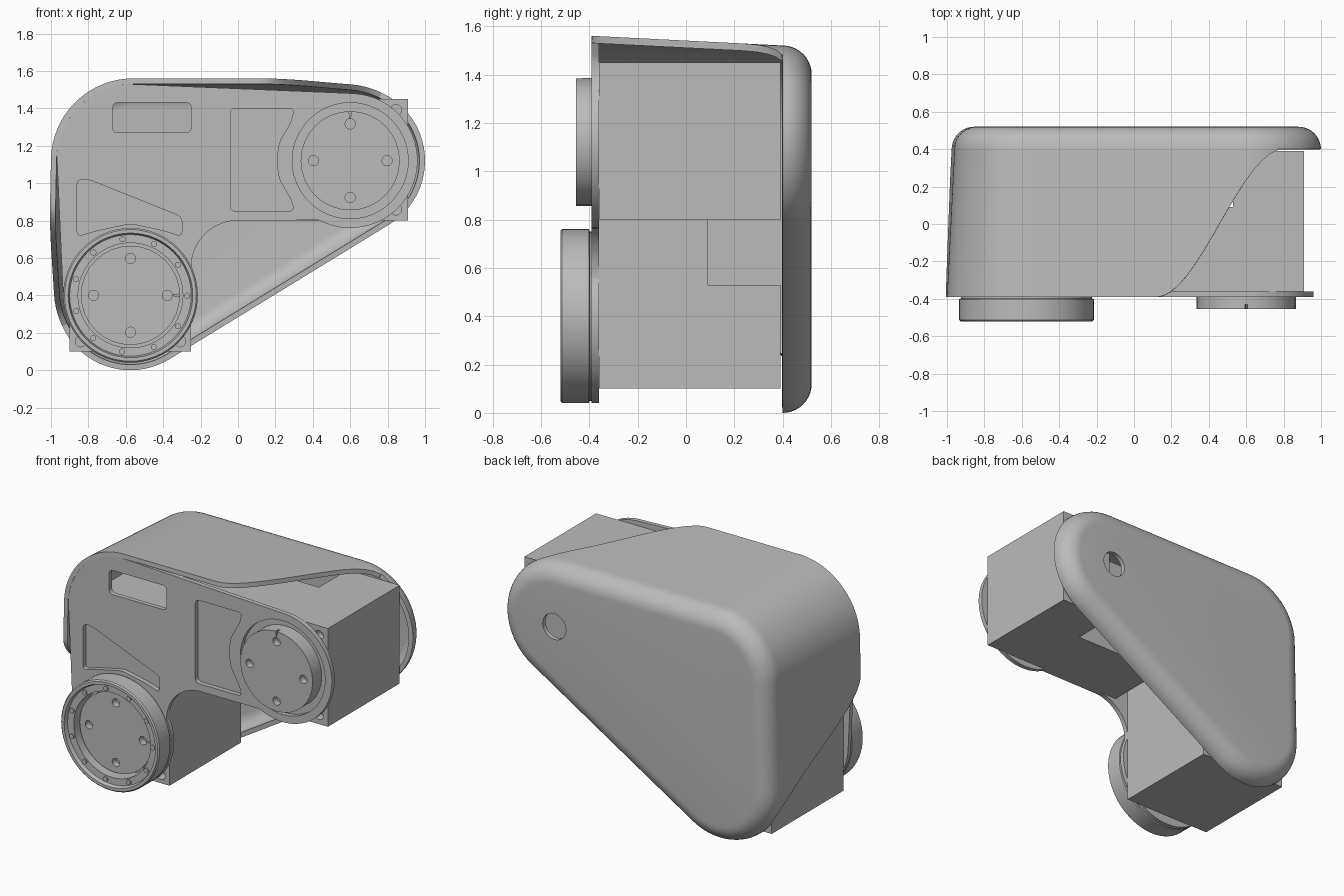
import bpy, bmesh, math
from mathutils import Vector, Matrix

cube = bpy.data.objects.get("Cube")
if cube:
    bpy.data.objects.remove(cube)

grey = bpy.data.materials.new("light_grey")
grey.use_nodes = True
COLOR = (0.5, 0.5, 0.5, 1)
grey.diffuse_color = COLOR
grey.node_tree.nodes["Principled BSDF"].inputs["Base Color"].default_value = COLOR

LOW = Vector((-0.575, 0.40))    # lower joint axis (x, z)
HIGH = Vector((0.60, 1.12))     # upper joint axis
CORNER = Vector((-0.56, 1.12))  # top corner of the cover
FRONT, BACK = -0.39, 0.40


def activate(ob):
    bpy.ops.object.select_all(action='DESELECT')
    ob.select_set(True)
    bpy.context.view_layer.objects.active = ob


def finish(ob, angle=30):
    ob.data.materials.clear()
    ob.data.materials.append(grey)
    activate(ob)
    bpy.ops.object.shade_smooth_by_angle(angle=math.radians(angle))
    return ob


def from_bmesh(name, bm):
    me = bpy.data.meshes.new(name)
    bm.to_mesh(me)
    bm.free()
    ob = bpy.data.objects.new(name, me)
    bpy.context.collection.objects.link(ob)
    return ob


def arc(c, r, a0, a1, n=32):
    angles = [math.radians(a0 + (a1 - a0) * i / n) for i in range(n + 1)]
    return [Vector((c[0] + r * math.cos(a), c[1] + r * math.sin(a))) for a in angles]


def circle(c, r, n=48):
    return arc(c, r, 0, 360, n)[:-1]


def rounded(points, r):
    """Round every corner of a polygon with a short quadratic curve."""
    out, pts = [], [Vector(p) for p in points]
    for i, p in enumerate(pts):
        a = p + (pts[i - 1] - p).normalized() * r
        b = p + (pts[(i + 1) % len(pts)] - p).normalized() * r
        for k in range(6):
            t = k / 5
            out.append(a * (1 - t) ** 2 + p * 2 * t * (1 - t) + b * t * t)
    return out


def plate(name, loops, y0, y1):
    """Flat outline in x-z with holes, extruded from y0 to y1."""
    cu = bpy.data.curves.new(name, 'CURVE')
    cu.dimensions, cu.fill_mode, cu.extrude = '2D', 'BOTH', (y1 - y0) / 2
    for loop in loops:
        sp = cu.splines.new('POLY')
        sp.points.add(len(loop) - 1)
        for q, p in zip(sp.points, loop):
            q.co = (p[0], p[1], 0, 1)
        sp.use_cyclic_u = True
    ob = bpy.data.objects.new(name, cu)
    bpy.context.collection.objects.link(ob)
    ob.rotation_euler.x = math.pi / 2
    ob.location.y = (y0 + y1) / 2
    activate(ob)
    bpy.ops.object.convert(target='MESH')
    bpy.ops.object.transform_apply()
    ob = bpy.context.object
    bm = bmesh.new()
    bm.from_mesh(ob.data)
    bmesh.ops.remove_doubles(bm, verts=bm.verts, dist=0.0001)
    bmesh.ops.recalc_face_normals(bm, faces=bm.faces)
    bm.to_mesh(ob.data)
    bm.free()
    return finish(ob)


def box(name, lo, hi):
    bm = bmesh.new()
    bmesh.ops.create_cube(bm, size=1)
    for v in bm.verts:
        v.co = [a + (b - a) * (c + 0.5) for a, b, c in zip(lo, hi, v.co)]
    return from_bmesh(name, bm)


def rod(name, c, r, y0, y1):
    bm = bmesh.new()
    bmesh.ops.create_cone(bm, cap_ends=True, segments=32, radius1=r, radius2=r, depth=y1 - y0,
                          matrix=Matrix.Translation((c[0], (y0 + y1) / 2, c[1]))
                          @ Matrix.Rotation(math.pi / 2, 4, 'X'))
    return from_bmesh(name, bm)


def apply_all(ob):
    activate(ob)
    for m in list(ob.modifiers):
        bpy.ops.object.modifier_apply(modifier=m.name)


def cut(ob, cutter):
    m = ob.modifiers.new("cut", 'BOOLEAN')
    m.operation, m.solver, m.object = 'DIFFERENCE', 'EXACT', cutter
    apply_all(ob)
    bpy.data.objects.remove(cutter)


# Rounded-triangle path: pairs of (spine point, outward direction)
path = []
spine = [LOW, CORNER, HIGH]
for i, v in enumerate(spine):
    before, after = v - spine[i - 1], spine[(i + 1) % 3] - v
    a0 = math.atan2(before.x, -before.y)
    turn = (a0 - math.atan2(after.x, -after.y)) % (2 * math.pi)
    for k in range(25):
        a = a0 - turn * k / 24
        path.append((v, Vector((math.cos(a), math.sin(a)))))
    n = path[-1][1]
    path += [(v + after * k / 40, n) for k in range(1, 40)]


def grid(name, columns, closed=False):
    """Skin columns of points; a closed grid also gets an end cap."""
    bm = bmesh.new()
    vs = [[bm.verts.new(p) for p in col] for col in columns]
    for i in range(len(vs) if closed else len(vs) - 1):
        a, b = vs[i], vs[(i + 1) % len(vs)]
        for j in range(len(a) - 1):
            bm.faces.new((a[j], b[j], b[j + 1], a[j + 1]))
    if closed:
        bm.faces.new([col[-1] for col in vs])
    ob = from_bmesh(name, bm)
    m = ob.modifiers.new("thickness", 'SOLIDIFY')
    m.thickness, m.offset = 0.03, -1
    apply_all(ob)
    return ob


# Back cover: hollow dished shell with a rounded rim and an access hole
columns = []
for v, n in path:
    col = []
    for k in range(11):
        a = math.pi / 2 * k / 10
        p = v + n * (0.28 + 0.12 * math.cos(a))
        col.append((p.x, BACK + 0.12 * math.sin(a), p.y))
    columns.append(col)
back_cover = grid("back_cover", columns, closed=True)
cut(back_cover, rod("hole_cutter", HIGH, 0.085, 0.45, 0.6))
finish(back_cover)

# Side wall: flares toward the front, both ends sweep back in an S
columns = []
for v, n in path:
    p = v + n * 0.4
    t = max((p.x - 0.12) / 0.68, (0.88 - p.y) / 0.68, 0)
    if t >= 0.99 or n.dot(Vector((-1, 1.6))) < 0 and p.y < 1:
        continue
    y0 = FRONT + (BACK - FRONT) * t * t * (3 - 2 * t)
    col = []
    for k in range(13):
        y = y0 + (BACK - y0) * k / 12
        q = p + n * 0.04 * (BACK - y) / (BACK - FRONT)
        col.append((q.x, y, q.y))
    columns.append(col)
finish(grid("side_wall", columns))

# Front plate with windows and a bore for the upper joint
outline = (arc(HIGH, 0.36, -118, 87) + arc((-0.6, 1.16), 0.37, 88, 178)
           + arc(LOW, 0.36, 180, 379) + arc((0, 0.55), 0.25, 180, 90))
slot = rounded([(-0.67, 1.27), (-0.25, 1.27), (-0.25, 1.43), (-0.67, 1.43)], 0.03)
side_window = rounded([(-0.04, 0.85), (0.30, 0.85), (0.285, 0.91), (0.22, 1.02), (0.205, 1.12),
                       (0.22, 1.22), (0.285, 1.33), (0.30, 1.40), (-0.04, 1.40)], 0.03)
wedge = rounded([(-0.86, 0.715), (-0.76, 0.745), (-0.575, 0.785), (-0.39, 0.745), (-0.30, 0.715),
                 (-0.30, 0.82), (-0.80, 1.02), (-0.86, 1.02)], 0.03)
plate("front_plate", [outline, circle(HIGH, 0.31), slot, side_window, wedge], FRONT, -0.36)

# Motors: blocks with a stepped-down tail and corner screw holes
motors = [
    ("lower_motor", (-0.9, -0.36, 0.1), (-0.25, 0.39, 1.16),
     (-1, 0.09, 0.53), (0, 0.6, 1.3), [(-0.84, 0.155), (-0.31, 0.155)]),
    ("upper_motor", (-0.15, -0.36, 0.8), (0.91, 0.39, 1.45),
     (-0.3, 0.09, 0.7), (0.53, 0.6, 1.6), [(0.845, 1.39), (0.845, 0.86)]),
]
for name, lo, hi, cut_lo, cut_hi, holes in motors:
    motor = box(name, lo, hi)
    cut(motor, box("step_cutter", cut_lo, cut_hi))
    for h in holes:
        cut(motor, rod("screw_cutter", h, 0.03, -0.5, -0.3))
    finish(motor)

# Output discs: four screw holes and a pointer groove
for name, c, groove in (("upper_disc", HIGH, 90), ("lower_disc", LOW, 0)):
    disc = rod(name, c, 0.265, -0.455, -0.35)
    for a in range(0, 360, 90):
        cut(disc, rod("hole_cutter", arc(c, 0.197, a, a, 1)[0], 0.027, -0.6, -0.41))
    tip = arc(c, 0.22, groove, groove, 1)[0]
    rim = [arc(c, 0.28, groove + s, groove + s, 1)[0] for s in (-2, 2)]
    cut(disc, plate("groove_cutter", [[tip] + rim], -0.5, -0.43))
    finish(disc)

# Bearing ring round the lower disc
profile = [(0.28, -0.38), (0.35, -0.38), (0.35, -0.398), (0.36, -0.402), (0.36, -0.512),
           (0.352, -0.52), (0.333, -0.52), (0.325, -0.495), (0.28, -0.495)]
bm = bmesh.new()
ring = [bm.verts.new((LOW.x + r, y, LOW.y)) for r, y in profile]
edges = [bm.edges.new((ring[i - 1], ring[i])) for i in range(len(ring))]
bmesh.ops.spin(bm, geom=ring + edges, cent=(LOW.x, 0, LOW.y), axis=(0, 1, 0),
               angle=2 * math.pi, steps=64)
bmesh.ops.remove_doubles(bm, verts=bm.verts, dist=0.0001)
bmesh.ops.recalc_face_normals(bm, faces=bm.faces)
finish(from_bmesh("bearing_ring", bm))

# Small screws in the bearing ring
for i in range(11):
    a = 32.7 * i + 32.7
    finish(rod("ring_screw", arc(LOW, 0.303, a, a, 1)[0], 0.016, -0.505, -0.48))
